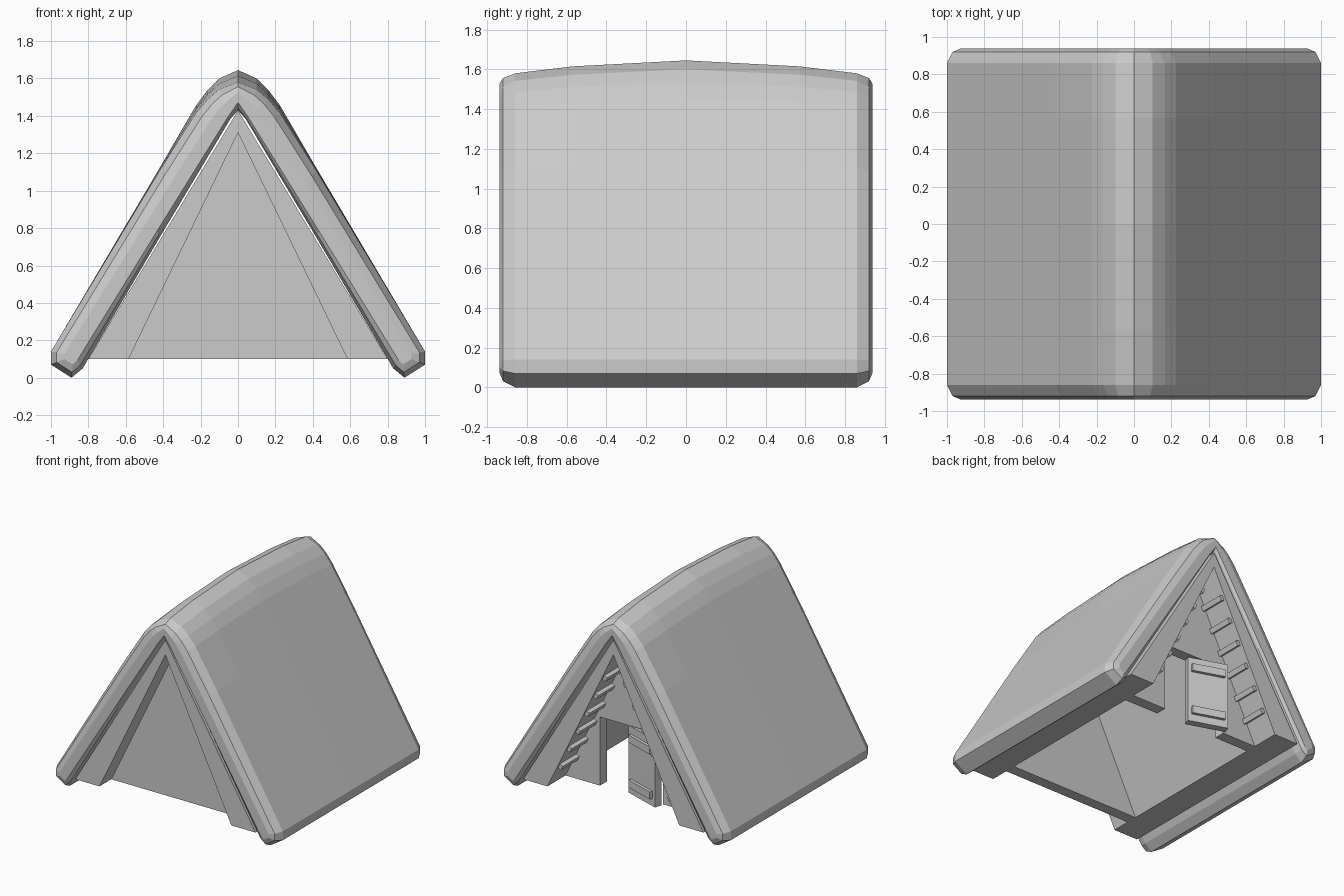
import bpy, bmesh, math
from mathutils import Vector, Matrix

if "Cube" in bpy.data.objects:
    bpy.data.objects.remove(bpy.data.objects["Cube"])


def finish(bm, name):
    bmesh.ops.recalc_face_normals(bm, faces=bm.faces)
    me = bpy.data.meshes.new(name)
    bm.to_mesh(me)
    bm.free()
    ob = bpy.data.objects.new(name, me)
    bpy.context.collection.objects.link(ob)
    return ob


def loft(name, rings):
    """Skin a list of closed vertex rings and cap both ends."""
    bm = bmesh.new()
    vs = [[bm.verts.new(p) for p in r] for r in rings]
    n = len(vs[0])
    for a, b in zip(vs, vs[1:]):
        for i in range(n):
            j = (i + 1) % n
            bm.faces.new((a[i], a[j], b[j], b[i]))
    caps = [bm.faces.new(vs[0]), bm.faces.new(vs[-1])]
    bmesh.ops.triangulate(bm, faces=caps)
    return finish(bm, name)


def prism(name, pts, y0, y1):
    return loft(name, [[(x, y, z) for x, z in pts] for y in (y0, y1)])


def box(name, size, loc, axis='Y', angle=0.0):
    bm = bmesh.new()
    m = Matrix.Translation(loc) @ Matrix.Rotation(angle, 4, axis) @ Matrix.Diagonal((*size, 1))
    bmesh.ops.create_cube(bm, size=1, matrix=m)
    return finish(bm, name)


# Padded roof: half profile, outer apex down to the eave, then back up inside
outer = [(0, 1.645), (.1, 1.6), (.165, 1.535), (.225, 1.455), (.42, 1.12), (1, .14), (1, .07)]
inner = [(.89, 0), (.83, .05), (.41, .765), (.04, 1.385), (0, 1.43)]
top, foot = Vector((0, 1.5)), Vector((.88, .12))


def roof_ring(y, inset, drop):
    half = []
    for k, p in enumerate(outer + inner):
        v = Vector(p)
        if k < len(outer):
            v.y -= drop * (v.y / 1.645) ** 4
        d = foot - top
        t = 0 if v.x == 0 else min(max((v - top).dot(d) / d.length_squared, 0.05), 1)
        v = v.lerp(top + d * t, inset)
        half.append((v.x, v.y))
    mirrored = [(-x, z) for x, z in reversed(half) if x > 1e-6]
    # right outer + right inner, then left inner + left outer
    return [(x, y, z) for x, z in half + mirrored]


end = [(.57, 0, .03), (.86, 0, .065), (.92, .25, .07), (.938, .6, .075)]
sections = [(-y, i, d) for y, i, d in reversed(end)] + [(0, 0, 0)] + end
loft("roof", [roof_ring(*s) for s in sections])

# Tapered frame under the roof
prism("side_walls", [(.8, .1), (0, 1.43), (-.8, .1), (-.585, .1), (0, 1.31), (.585, .1)], -.92, .92)

# Gable walls, the back one with a doorway
prism("front_wall", [(.585, .1), (0, 1.31), (-.585, .1)], -.77, -.68)
prism("back_wall", [(.585, .1), (0, 1.31), (-.585, .1), (-.28, .1),
                    (-.28, .65), (.28, .65), (.28, .1)], .60, .69)

# Battens on the inner slopes of the back porch
lean = math.atan2(.585, 1.21)
for s in (-1, 1):
    for i in range(6):
        z = .28 + i * .163
        x = .585 * (1.31 - z) / 1.21
        box(f"batten_{'left' if s < 0 else 'right'}_{i + 1}", (.06, .23, .04),
            (s * x, .785, z), 'Y', -s * lean)

# Door standing ajar, with two straps on its outer face
turn = -math.radians(18.5)
centre = Vector((-.12, .69, .37))
rot = Matrix.Rotation(turn, 3, 'Z')
box("door", (.32, .06, .54), centre, 'Z', turn)
for n, dz in (("lower", -.18), ("upper", .18)):
    box(f"door_strap_{n}", (.26, .03, .06), centre + rot @ Vector((0, .04, dz)), 'Z', turn)
